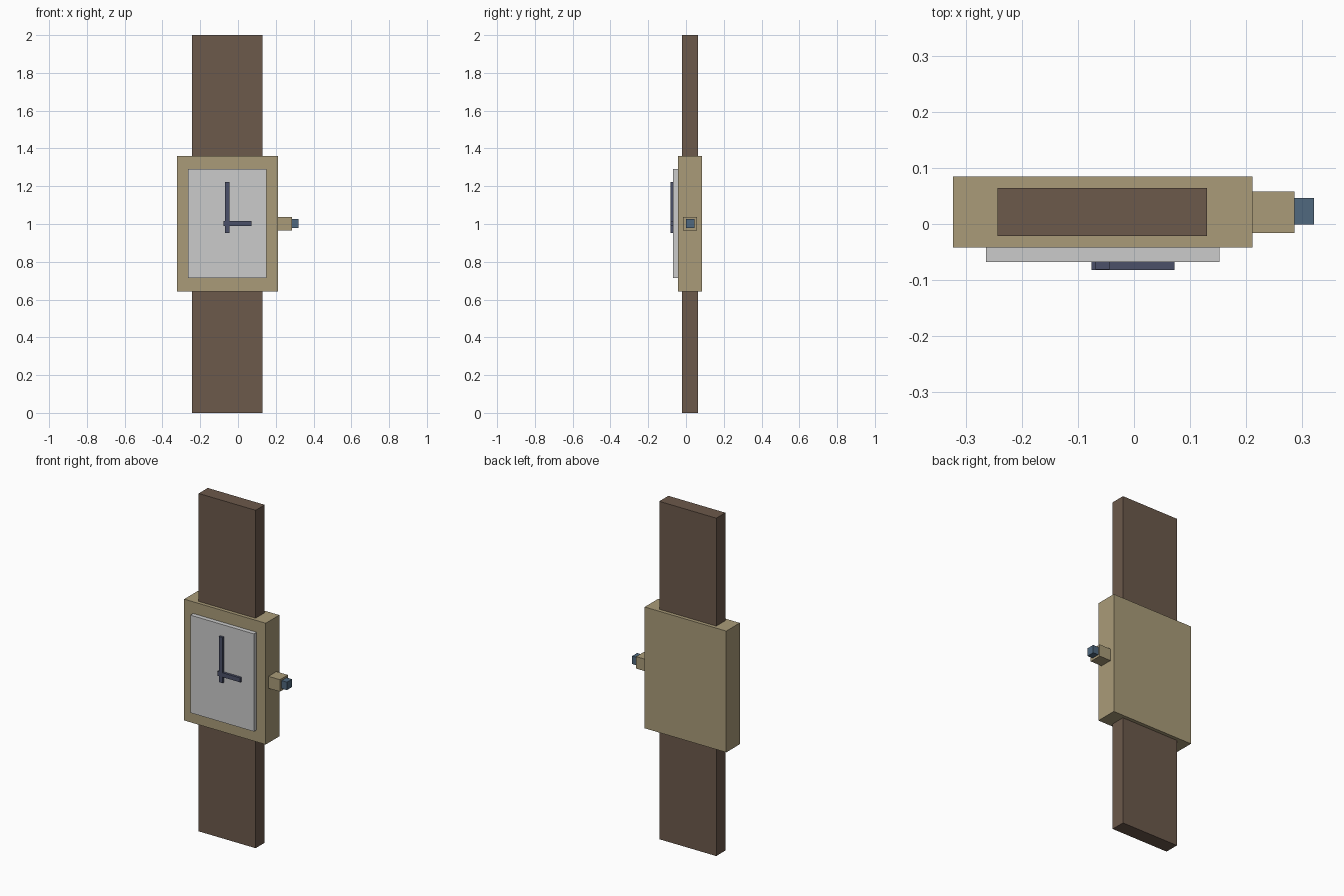
import bpy

if "Cube" in bpy.data.objects:
    bpy.data.objects.remove(bpy.data.objects["Cube"])


def material(name, rgb):
    m = bpy.data.materials.new(name)
    m.diffuse_color = (*rgb, 1.0)
    m.use_nodes = True
    m.node_tree.nodes["Principled BSDF"].inputs["Base Color"].default_value = m.diffuse_color
    return m


def box(name, x, y, z, mat=None):
    """Box spanning the (min, max) ranges given for each axis."""
    spans = (x, y, z)
    bpy.ops.mesh.primitive_cube_add(size=1, location=[(a + b) / 2 for a, b in spans])
    ob = bpy.context.object
    ob.name = name
    ob.scale = [b - a for a, b in spans]
    bpy.ops.object.transform_apply(location=False, rotation=False, scale=True)
    if mat:
        ob.data.materials.append(mat)
    return ob


brass = material("brass", (0.40, 0.33, 0.19))
leather = material("leather", (0.15, 0.10, 0.07))
navy = material("navy", (0.07, 0.08, 0.14))
blue = material("blue", (0.08, 0.14, 0.21))

# Case and raised dial
box("case", (-0.323, 0.211), (-0.042, 0.085), (0.643, 1.361), brass)
box("dial", (-0.264, 0.152), (-0.068, -0.040), (0.714, 1.292))

# Strap halves above and below the case
for name, z in (("strap_lower", (0.0, 0.65)), ("strap_upper", (1.354, 2.0))):
    box(name, (-0.243, 0.13), (-0.021, 0.064), z, leather)

# Hands
box("minute_hand", (-0.069, -0.044), (-0.0815, -0.066), (0.953, 1.223), navy)
box("hour_hand", (-0.076, 0.072), (-0.082, -0.066), (0.989, 1.015), navy)

# Winding crown with a stone tip
box("crown", (0.208, 0.286), (-0.016, 0.058), (0.966, 1.037), brass)
box("crown_stone", (0.284, 0.321), (-0.001, 0.046), (0.979, 1.026), blue)
